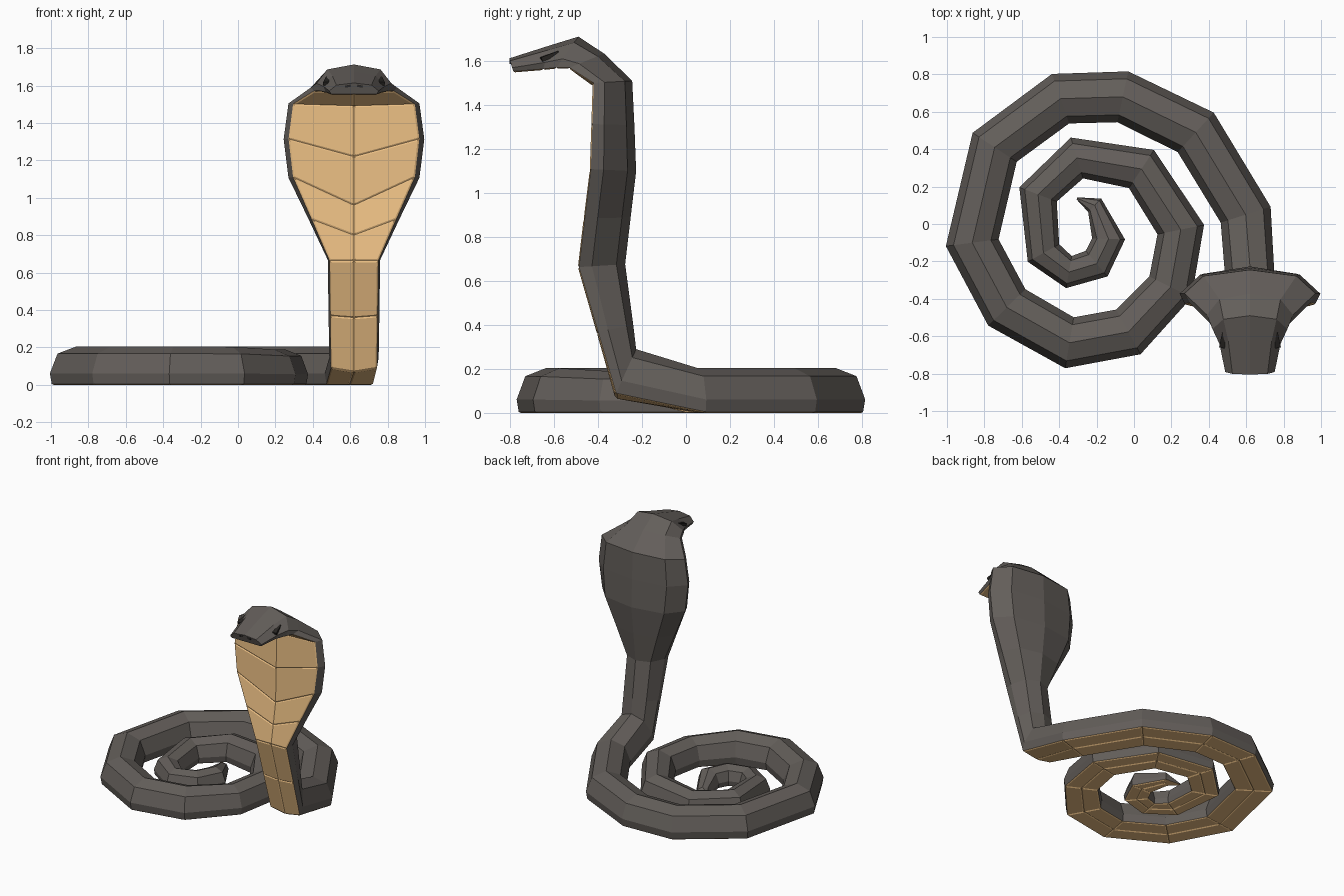
import bpy, bmesh
from mathutils import Vector, Matrix

if "Cube" in bpy.data.objects:
    bpy.data.objects.remove(bpy.data.objects["Cube"])

NECK_X = 0.62
# half cross-section: (width factor, position from back 0 to belly 1)
PROFILE = [(0, 0), (0.71, 0.19), (1, 0.72), (0.93, 1), (0, 1)]


def material(name, color):
    m = bpy.data.materials.new(name)
    m.diffuse_color = (*color, 1)
    m.use_nodes = True
    m.node_tree.nodes["Principled BSDF"].inputs["Base Color"].default_value = m.diffuse_color
    return m


skin = material("dark_skin", (0.125, 0.112, 0.102))
scale = material("tan_scales", (0.83, 0.52, 0.23))
black = material("black", (0.02, 0.018, 0.016))


def ring(back, front, side, hw, drop=0):
    """Eight-sided section from a back point to a belly point."""
    half = [back.lerp(front, t) for w, t in PROFILE]
    half[-1] = half[-1] - Vector((0, 0, drop))
    right = [p + side * hw * w for p, (w, t) in zip(half, PROFILE)]
    left = [p - side * hw * w for p, (w, t) in zip(half, PROFILE)]
    return right + left[3:0:-1]


# coil path from the tail tip outwards: x, y, half width
coil = [(-0.305, 0.137, 0.006), (-0.21, 0.10, 0.05), (-0.136, -0.08, 0.088),
        (-0.20, -0.212, 0.09), (-0.348, -0.257, 0.087), (-0.484, -0.155, 0.096),
        (-0.513, 0.158, 0.107), (-0.305, 0.353, 0.114), (0.04, 0.294, 0.122),
        (0.25, -0.03, 0.127), (0.195, -0.337, 0.126), (-0.03, -0.577, 0.136),
        (-0.345, -0.635, 0.138), (-0.68, -0.446, 0.139), (-0.865, -0.10, 0.142),
        (-0.745, 0.41, 0.141), (-0.393, 0.67, 0.14), (-0.06, 0.68, 0.139),
        (0.33, 0.49, 0.143), (0.597, 0.05, 0.14)]
# neck, hood and head: back y, z, belly y, z, half width, centre drop
neck = [(-0.227, 0.29, -0.318, 0.09, 0.132, 0.02),
        (-0.24, 0.40, -0.40, 0.37, 0.136, 0.01),
        (-0.277, 0.677, -0.487, 0.664, 0.14, 0),
        (-0.252, 0.89, -0.461, 0.885, 0.243, 0.085),
        (-0.227, 1.10, -0.433, 1.11, 0.35, 0.15),
        (-0.235, 1.31, -0.426, 1.315, 0.376, 0.095),
        (-0.245, 1.512, -0.42, 1.502, 0.35, 0.01),
        (-0.373, 1.636, -0.53, 1.572, 0.23, 0),
        (-0.49, 1.713, -0.59, 1.573, 0.2, 0),
        (-0.62, 1.673, -0.65, 1.566, 0.163, 0),
        (-0.805, 1.614, -0.786, 1.555, 0.132, 0)]

rings = []
pts = [Vector((x, y, 0)) for x, y, _ in coil] + [Vector((NECK_X, -0.27, 0))]
for i, (x, y, hw) in enumerate(coil):
    ahead = (pts[i + 1] - pts[i]).normalized()
    behind = (pts[i] - pts[i - 1]).normalized() if i else ahead
    d = (ahead + behind).normalized()
    side = Vector((-d.y, d.x, 0))
    height = 0.005 + 0.2 * min(hw / 0.137, 1)
    rings.append(ring(Vector((x, y, height)), Vector((x, y, 0.005)), side, hw))
for by, bz, fy, fz, hw, drop in neck:
    rings.append(ring(Vector((NECK_X, by, bz)), Vector((NECK_X, fy, fz)),
                      Vector((1, 0, 0)), hw, drop))

# snake skin lofted through all sections
bm = bmesh.new()
loops = [[bm.verts.new(p) for p in r] for r in rings]
plates = []
for n, (a, b) in enumerate(zip(loops, loops[1:])):
    for k in range(8):
        j = (k + 1) % 8
        f = bm.faces.new((a[k], a[j], b[j], b[k]))
        if k in (3, 4):
            f.material_index = 1
            if n > 0:
                plates.append(f)
bm.faces.new(loops[0])
bm.faces.new(loops[-1])
bmesh.ops.recalc_face_normals(bm, faces=bm.faces[:])
# raised belly plates with narrow gaps
bmesh.ops.inset_individual(bm, faces=plates, thickness=0.008, depth=0.005,
                           use_even_offset=True)
mesh = bpy.data.meshes.new("snake_body")
bm.to_mesh(mesh)
bm.free()
mesh.materials.append(skin)
mesh.materials.append(scale)
bpy.context.collection.objects.link(bpy.data.objects.new("snake_body", mesh))


def slot(name, loc, size, rot):
    bpy.ops.mesh.primitive_cube_add(size=1, location=loc, rotation=rot)
    ob = bpy.context.object
    ob.name = name
    ob.scale = size
    ob.data.materials.append(black)


# eyes and nostrils
for s, label in ((-1, "left"), (1, "right")):
    slot("eye_" + label, (NECK_X + s * 0.142, -0.62, 1.624),
         (0.03, 0.085, 0.02), (0.36, 0, s * 0.2))
    slot("nostril_" + label, (NECK_X + s * 0.032, -0.797, 1.597),
         (0.03, 0.012, 0.012), (0, s * 0.2, 0))
